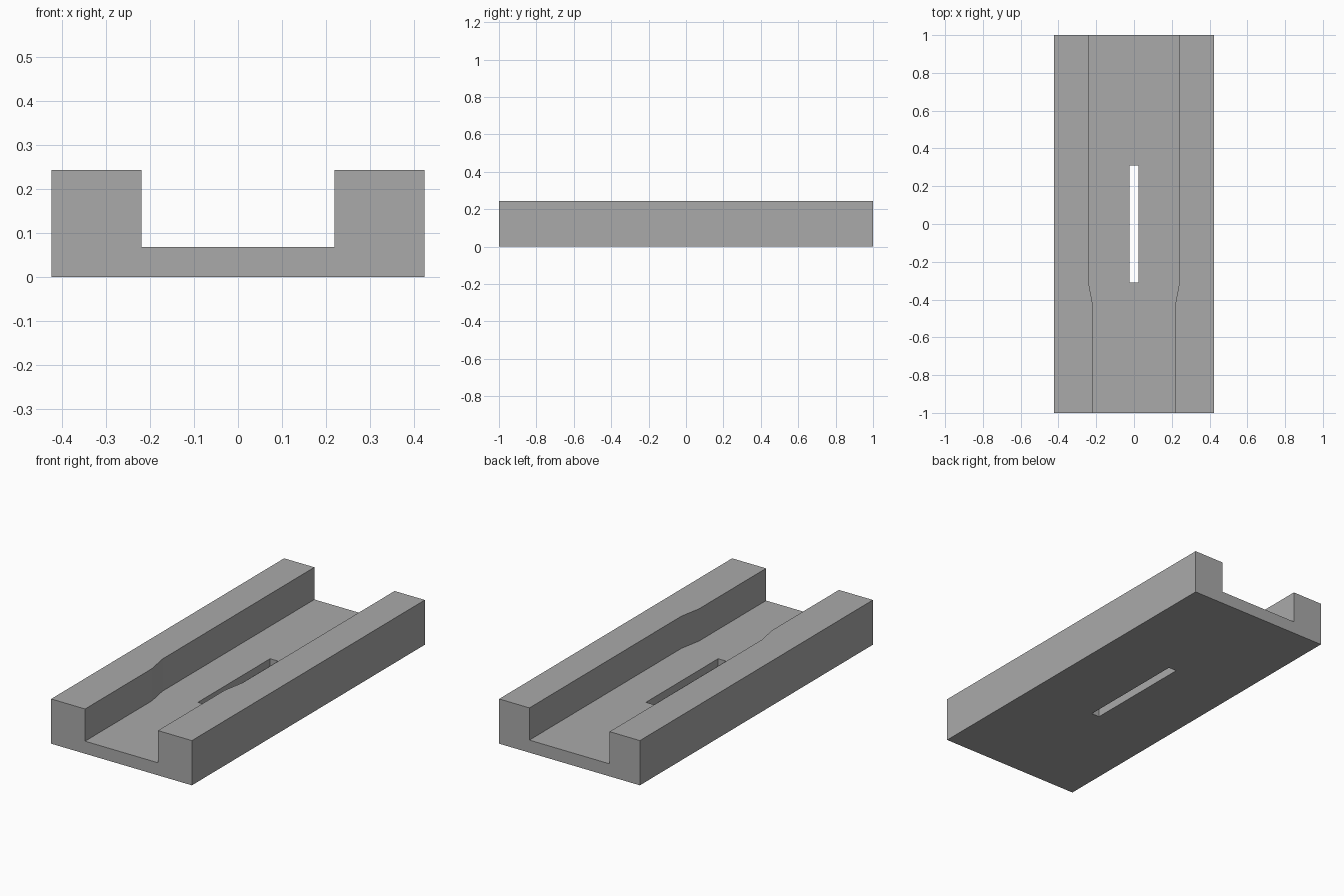
import bpy
import bmesh

cube = bpy.data.objects.get("Cube")
if cube:
    bpy.data.objects.remove(cube, do_unlink=True)

HALF_W, HALF_L, HEIGHT, FLOOR = 0.423, 1.0, 0.243, 0.068

grey = bpy.data.materials.new("plain grey")
grey.use_nodes = True
colour = (0.4, 0.4, 0.4, 1)
grey.diffuse_color = colour
grey.node_tree.nodes["Principled BSDF"].inputs["Base Color"].default_value = colour


def prism(name, outline, z0, z1):
    """Extrude a plan outline from z0 up to z1."""
    bm = bmesh.new()
    base = bm.faces.new([bm.verts.new((x, y, z0)) for x, y in outline])
    ext = bmesh.ops.extrude_face_region(bm, geom=[base])
    verts = [v for v in ext["geom"] if isinstance(v, bmesh.types.BMVert)]
    bmesh.ops.translate(bm, verts=verts, vec=(0, 0, z1 - z0))
    bmesh.ops.recalc_face_normals(bm, faces=bm.faces)
    mesh = bpy.data.meshes.new(name)
    bm.to_mesh(mesh)
    bm.free()
    mesh.materials.append(grey)
    obj = bpy.data.objects.new(name, mesh)
    bpy.context.collection.objects.link(obj)
    return obj


def mirrored(side):
    """Close a right-hand edge into a symmetric outline."""
    return side + [(-x, y) for x, y in reversed(side)]


# Solid block
track = prism("channel_track", mirrored([(HALF_W, -HALF_L), (HALF_W, HALF_L)]), 0, HEIGHT)

# Channel, narrower at the front, and the slot through its floor
channel = prism("channel_cutter", mirrored(
    [(0.219, -1.1), (0.219, -0.425), (0.241, -0.305), (0.241, 1.1)]), FLOOR, 0.4)
slot = prism("slot_cutter", mirrored([(0.024, -0.31), (0.024, 0.31)]), -0.1, 0.15)

for cutter in (channel, slot):
    cut = track.modifiers.new(cutter.name, 'BOOLEAN')
    cut.operation = 'DIFFERENCE'
    cut.solver = 'EXACT'
    cut.object = cutter
    cutter.hide_render = True
    cutter.hide_set(True)
